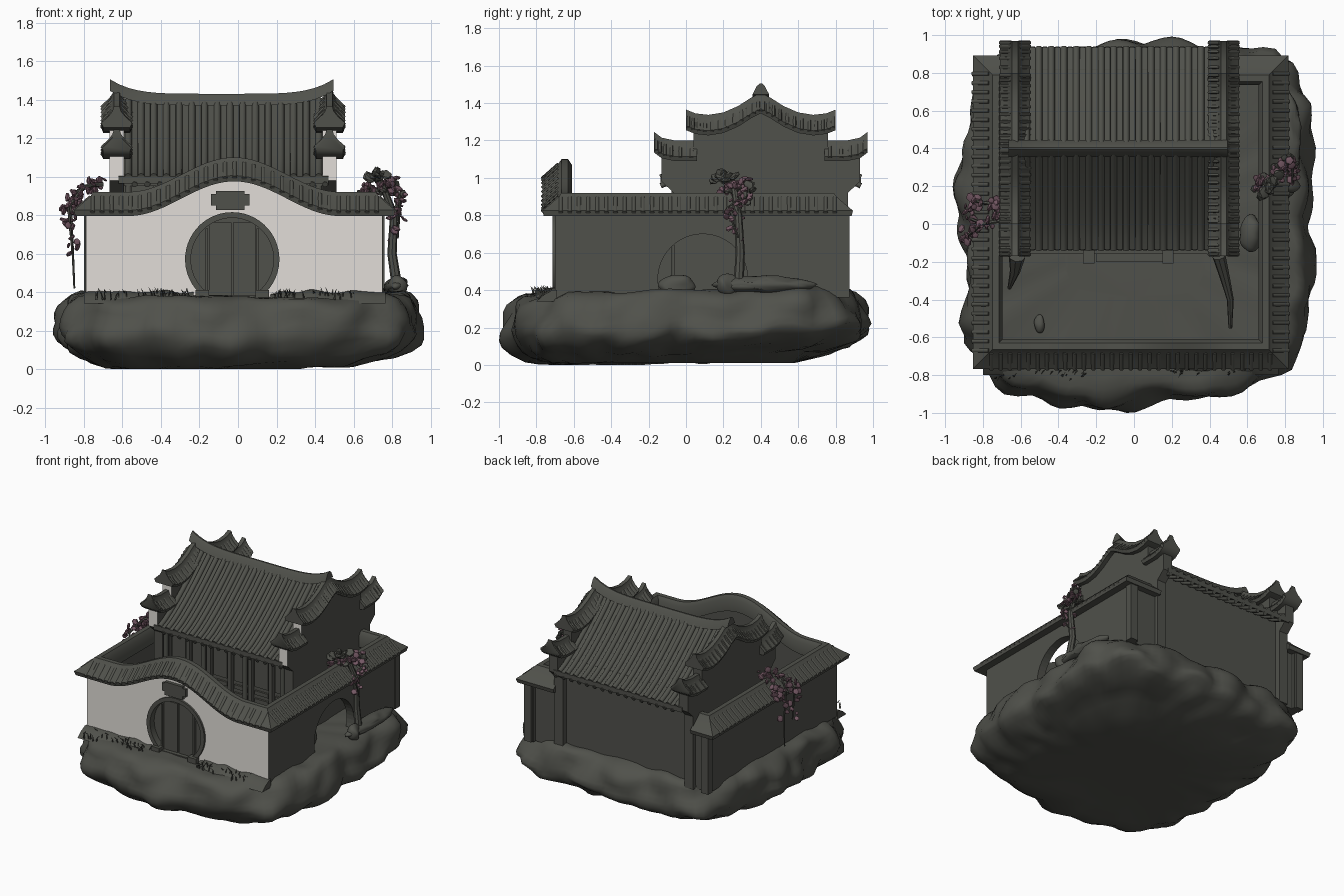
import bpy, bmesh, math, random
from mathutils import Vector, Matrix, noise

random.seed(4)
if "Cube" in bpy.data.objects:
    bpy.data.objects.remove(bpy.data.objects["Cube"])


def material(name, rgb):
    m = bpy.data.materials.new(name)
    m.use_nodes = True
    m.diffuse_color = (*rgb, 1)
    bsdf = next(n for n in m.node_tree.nodes if n.type == 'BSDF_PRINCIPLED')
    bsdf.inputs["Base Color"].default_value = (*rgb, 1)
    return m


STONE = material("dark_stone", (0.08, 0.082, 0.07))
PLASTER = material("pale_plaster", (0.76, 0.73, 0.69))
PINK = material("dusky_pink", (0.18, 0.10, 0.13))


# ---- helpers ----
def finish(name, bm, mats=(STONE,), paint=None, angle=38):
    bmesh.ops.recalc_face_normals(bm, faces=bm.faces)
    bm.normal_update()
    if paint:
        for f in bm.faces:
            f.material_index = int(paint(f))
    me = bpy.data.meshes.new(name)
    bm.to_mesh(me)
    bm.free()
    for m in mats:
        me.materials.append(m)
    if angle:
        me.shade_smooth()
        me.set_sharp_from_angle(angle=math.radians(angle))
    else:
        me.shade_flat()
    ob = bpy.data.objects.new(name, me)
    bpy.context.scene.collection.objects.link(ob)
    return ob


def add_box(bm, x0, x1, y0, y1, z0, z1):
    mid = Vector((x0 + x1, y0 + y1, z0 + z1)) / 2
    mat = Matrix.Translation(mid) @ Matrix.Diagonal((x1 - x0, y1 - y0, z1 - z0, 1))
    bmesh.ops.create_cube(bm, size=1, matrix=mat)


def boxes(name, *dims):
    bm = bmesh.new()
    for d in dims:
        add_box(bm, *d)
    return finish(name, bm, angle=0)


def loft(bm, rings):
    rows = [[bm.verts.new(p) for p in r] for r in rings]
    n = len(rows[0])
    for a, b in zip(rows, rows[1:]):
        for i in range(n):
            bm.faces.new((a[i], a[(i + 1) % n], b[(i + 1) % n], b[i]))
    bm.faces.new(rows[0])
    bm.faces.new(rows[-1])


def tube(bm, pts, r0, r1=None, n=8):
    pts = [Vector(p) for p in pts]
    r1 = r0 if r1 is None else r1
    rings, u = [], None
    for i, p in enumerate(pts):
        d = (pts[min(i + 1, len(pts) - 1)] - pts[max(i - 1, 0)]).normalized()
        u = d.orthogonal() if u is None else u - d * u.dot(d)
        u.normalize()
        v, r = d.cross(u), r0 + (r1 - r0) * i / (len(pts) - 1)
        rings.append([p + r * (u * math.cos(k * math.tau / n) + v * math.sin(k * math.tau / n)) for k in range(n)])
    loft(bm, rings)


def sweep(bm, path, profile):
    # path holds (point, sideways direction); profile holds (sideways, up)
    loft(bm, [[Vector(p) + Vector((s[0] * u, s[1] * u, v)) for u, v in profile] for p, s in path])


def disc(name, centre, radius, depth, axis):
    bm = bmesh.new()
    mat = Matrix.Translation(centre) @ Matrix.Rotation(math.pi / 2, 4, axis)
    bmesh.ops.create_cone(bm, cap_ends=True, segments=48, radius1=radius, radius2=radius, depth=depth, matrix=mat)
    return finish(name, bm, angle=0)


def cut(ob, cutter):
    cutter.hide_render = True
    cutter.hide_set(True)
    mod = ob.modifiers.new("opening", 'BOOLEAN')
    mod.operation, mod.solver, mod.object = 'DIFFERENCE', 'EXACT', cutter


# ---- rocky base: boulder-like lumps around the rim, narrower at the front corners ----
bm = bmesh.new()
rings = []
for z, k in ((.01, .3), (.01, .6), (.015, .72), (.035, .81), (.06, .88), (.095, .935), (.13, .97), (.165, .99),
             (.2, 1), (.235, .995), (.27, .985), (.305, .975), (.34, .96), (.37, .93), (.39, .88), (.39, .82), (.385, .4)):
    ring = []
    for i in range(128):
        a = i * math.tau / 128
        c, s = math.cos(a), math.sin(a)
        r = (abs(c) ** 4.8 + abs(s) ** 4.8) ** (-1 / 4.8)
        p = Vector((.94 * r * c * k, .965 * r * s * k, z))
        if k > .7:
            lump = .42 - noise.voronoi(p * 4.2)[0][0]
            w = noise.noise(p * 2.6) * .05 + lump * .11
            low = max(0, 1 - z / .2)
            p.z = max(0, z + noise.noise(p * 6) * .03 + low * (.03 * p.y + .05 * max(0, p.x)) + .018 * p.y)
            p.x, p.y = p.x * (1 + w), p.y * (1 + w)
            if p.y < 0:
                p.y *= 1.01 - .1 * min(1, (abs(p.x + .1) / .7) ** 2)
        p.x, p.y = max(-.96, min(.965, p.x + .008)), max(-1, min(1, p.y))
        ring.append(p)
    rings.append(ring)
loft(bm, rings)
finish("rock_base", bm, angle=60)


# ---- courtyard walls ----
def rise(x):
    t = abs(x + .02) / .55
    return .09 * (1 + math.cos(math.pi * t)) if t < 1 else 0


LEFT, RIGHT, FRONT, BACK = -.755, .72, -.67, .795
xs = [-.79 + 1.54 * i / 40 for i in range(41)]
outline = [(-.79, .36), (.75, .36)] + [(x, .82 + rise(x)) for x in reversed(xs)]
bm = bmesh.new()
loft(bm, [[(x, y, z) for x, z in outline] for y in (-.70, -.64)])
front_wall = finish("front_wall", bm, (STONE, PLASTER), lambda f: f.normal.y < -.9, angle=0)
cut(front_wall, disc("moon_gate_cutter", (-.03, -.67, .57), .225, .3, 'X'))
left_wall = boxes("left_side_wall", (.69, .752, -.69, .86, .36, .82))
cut(left_wall, disc("side_arch_cutter", (.72, .09, .46), .24, .3, 'Y'))
boxes("right_side_wall", (-.792, -.73, -.69, .86, .36, .82))
boxes("rear_wall_ends", (.5, .745, .77, .835, .36, .82), (-.785, -.65, .77, .835, .36, .82))
boxes("corner_posts", (.70, .76, .82, .875, .36, .8), (-.80, -.74, .82, .875, .36, .8))

# ---- uneven soil banked against the front wall ----
for label, x0, x1 in (("right", -.8, -.23), ("left", .17, .765)):
    bm = bmesh.new()
    bank = []
    for i in range(25):
        x = x0 + (x1 - x0) * i / 24
        top = .402 + .025 * noise.noise(Vector((x * 9, 0, 0)))
        bank.append([(x, -.69, .34), (x, -.80, .34), (x, -.76, top - .025), (x, -.715, top), (x, -.69, top)])
    loft(bm, bank)
    finish(label + "_soil_bank", bm, angle=60)

# ---- tiled coping following the walls ----
path = [((.5, BACK, .8), (0, 1)), ((RIGHT, BACK, .8), (1, 1)), ((RIGHT, FRONT, .8), (1, -1))]
for i in range(1, 48):
    x = RIGHT + (LEFT - RIGHT) * i / 48
    path.append(((x, FRONT, .8 + rise(x)), (0, -1)))
path += [((LEFT, FRONT, .8), (-1, -1)), ((LEFT, BACK, .8), (-1, 1)), ((-.66, BACK, .8), (0, 1))]
bm = bmesh.new()
sweep(bm, path, [(-.06, 0), (.09, -.005), (.098, .025), (.055, .06), (.01, .10), (-.005, .12), (-.04, .12), (-.06, .09)])
finish("wall_coping", bm)
bm = bmesh.new()
for a, b, s in (((RIGHT, BACK), (RIGHT, FRONT), (1, 0)), ((RIGHT, FRONT), (LEFT, FRONT), (0, -1)),
                ((LEFT, FRONT), (LEFT, BACK), (-1, 0))):
    a, b, s = Vector(a), Vector(b), Vector(s)
    n = int((b - a).length / .048)
    for i in range(n + 1):
        p = a.lerp(b, i / n)
        z = .8 + (rise(p.x) if s.y else 0)
        q, e = p + s * .01, p + s * .098
        tube(bm, [(q.x, q.y, z + .092), (e.x, e.y, z + .014)], .013, n=6)
finish("coping_tiles", bm, angle=70)

# ---- moon gate frame, doors and plaque ----
bm = bmesh.new()
centre = Vector((-.03, -.67, .57))
frame = []
for i in range(41):
    a = math.radians(-52 + 284 * i / 40)
    d = Vector((math.cos(a), 0, math.sin(a)))
    frame.append([centre + d * r + Vector((0, y, 0)) for r, y in ((.215, .04), (.215, -.045), (.245, -.045), (.245, .04))])
loft(bm, frame)
add_box(bm, -.22, -.15, -.74, -.64, .36, .41)
add_box(bm, .09, .16, -.74, -.64, .36, .41)
finish("moon_gate_frame", bm)
disc("gate_backing", (-.03, -.655, .57), .223, .02, 'X')
boxes("gate_doors", (-.15, -.035, -.68, -.66, .38, .76), (-.025, .09, -.68, -.66, .38, .76),
      (-.17, -.155, -.69, -.66, .38, .73), (.095, .11, -.69, -.66, .38, .73), (-.17, .11, -.71, -.64, .36, .385))
boxes("gate_plaque", (-.14, .06, -.72, -.695, .85, .91), (-.115, .035, -.725, -.695, .825, .925))

# ---- house body ----
boxes("house_floor", (-.62, .47, -.16, .8, .36, .42))
boxes("house_steps", (-.2, .15, -.2, -.14, .36, .405), (-.27, -.21, -.21, -.14, .36, .43), (.15, .21, -.21, -.14, .36, .43))
boxes("house_back_wall", (-.62, .47, .79, .82, .36, 1.06))
bm = bmesh.new()
add_box(bm, -.62, .47, .03, .05, .4, 1.08)
for i in range(7):
    x = -.6 + i * 1.05 / 6
    add_box(bm, x - .015, x + .015, 0, .04, .4, 1.0)
    if i < 6:
        for z0, z1 in ((.43, .58), (.61, .64), (.67, .88)):
            add_box(bm, x + .03, x + .145, .015, .04, z0, z1)
add_box(bm, -.62, .47, -.08, -.04, .95, 1.0)
finish("house_front_panels", bm)
bm = bmesh.new()
for x in (-.57, -.25, .1, .42):
    tube(bm, [(x, -.06, .4), (x, -.06, .97)], .018, n=12)
finish("porch_columns", bm)


# ---- house roof ----
def slope(side, lift):
    pts = []
    for i in range(9):
        t = i / 8
        pts.append((.4 + side * .535 * t, 1.0 + .4 * (1 - t) ** 1.25 + lift))
    return pts


section = slope(-1, 0)[::-1] + slope(1, 0)[1:] + slope(1, -.035)[::-1] + slope(-1, -.035)[1:]
bm = bmesh.new()
loft(bm, [[(x, y, z) for y, z in section] for x in (-.62, .47)])
finish("house_roof", bm)
bm = bmesh.new()
for i in range(16):
    x = -.57 + i * .066
    for side in (-1, 1):
        tube(bm, [(x, y, z) for y, z in slope(side, -.001)], .019)
        tube(bm, [(x + .033, y, z) for y, z in slope(side, -.042)[4:]], .016, n=6)
finish("roof_tile_ribs", bm, angle=70)
bm = bmesh.new()
ridge = []
for i in range(25):
    t = i / 12 - 1
    ridge.append(((-.085 + .58 * t, .4, 1.37 + .075 * abs(t) ** 5), (0, 1)))
sweep(bm, ridge, [(-.045, 0), (.045, 0), (.022, .045), (.006, .06), (-.006, .06), (-.022, .045)])
finish("roof_ridge", bm)

# ---- stepped gable walls with upturned copings ----
half = [(.465, .36), (.465, .92), (.53, .98), (.53, 1.12), (.36, 1.12), (.36, 1.27), (.25, 1.26), (.12, 1.31)]
gable = [(.4 - d, z) for d, z in half] + [(.4, 1.36)] + [(.4 + d, z) for d, z in reversed(half)]
coping = [(-.07, -.01), (.07, -.01), (.08, .015), (.045, .045), (.022, .075), (.015, .1),
          (-.015, .1), (-.022, .075), (-.045, .045), (-.08, .015)]
upper = [(0, 1.355), (.05, 1.33), (.12, 1.285), (.2, 1.25), (.28, 1.237), (.35, 1.245), (.4, 1.265)]
lower = [(.34, 1.10), (.46, 1.10), (.53, 1.115), (.57, 1.145)]
top_path = [(-d, z) for d, z in reversed(upper)] + upper[1:]
for label, gx in (("right", -.63), ("left", .475)):
    bm = bmesh.new()
    loft(bm, [[(gx + w, y, z) for y, z in gable] for w in (-.037, .037)])
    finish(label + "_gable_wall", bm, (STONE, PLASTER),
           lambda f: f.normal.y < -.9 and f.calc_center_median().z > .95, angle=0)
    bm = bmesh.new()
    for line in (top_path, lower, [(-d, z) for d, z in lower]):
        sweep(bm, [((gx, .4 + d, z), (1, 0)) for d, z in line], coping)
        for (d0, z0), (d1, z1) in zip(line, line[1:]):
            for k in (.25, .75):
                y, z = .4 + d0 + (d1 - d0) * k, z0 + (z1 - z0) * k
                for s in (-1, 1):
                    tube(bm, [(gx + s * .02, y, z + .064), (gx + s * .078, y, z + .008)], .011, n=6)
    finish(label + "_gable_coping", bm, angle=60)


# ---- blossom tree and climbing vine ----
def blossoms(name, lines, count, spread, size, mat=PINK):
    bm = bmesh.new()
    for i in range(count):
        line = random.choice(lines)
        k = random.randrange(len(line) - 1)
        p = Vector(line[k]).lerp(Vector(line[k + 1]), random.random())
        p += Vector([random.uniform(-spread, spread) for _ in range(3)])
        rot = Matrix.Rotation(random.uniform(0, 3), 4, Vector((random.random(), random.random(), .3)))
        bmesh.ops.create_icosphere(bm, subdivisions=1, radius=size * random.uniform(.6, 1.2),
                                   matrix=Matrix.Translation(p) @ rot @ Matrix.Diagonal((1, 1, .45, 1)))
    finish(name, bm, (mat,))


trunk = [(.83, .28, .4), (.80, .29, .6), (.81, .28, .8), (.76, .26, .93), (.73, .24, 1.0)]
limbs = [[(.81, .28, .8), (.84, .3, .9), (.84, .22, .84), (.83, .28, .68)],
         [(.76, .26, .93), (.68, .22, .93), (.66, .2, .9)], [(.76, .26, .93), (.80, .33, .97), (.85, .34, .88)]]
vines = [[(-.70, .02, .96), (-.8, 0, .95), (-.87, .03, .85), (-.86, .04, .65), (-.85, .02, .42)],
         [(-.72, .1, .96), (-.83, .12, .93), (-.87, .1, .8)], [(-.8, 0, .95), (-.88, -.06, .84), (-.86, -.06, .6)]]
bm = bmesh.new()
tube(bm, trunk, .028, .014)
for line in limbs + vines:
    tube(bm, line, .011, .005, n=6)
finish("tree_branches", bm)
blossoms("tree_blossoms", limbs, 60, .03, .023)
blossoms("tree_leaves", limbs[1:], 25, .03, .022, STONE)
blossoms("tree_leaf_pad", [[(.69, .16, 1.0), (.76, .25, 1.01)]], 12, .02, .035, STONE)
blossoms("vine_blossoms", vines, 60, .035, .025)

# ---- loose stones, planter slab and low curved rails ----
bm = bmesh.new()
for x, y, z, sx, sy, sz in ((.62, -.05, .42, .06, .1, .06), (-.5, -.53, .39, .03, .05, .03),
                            (.82, .42, .43, .06, .28, .045), (.83, .22, .43, .05, .06, .06)):
    bmesh.ops.create_icosphere(bm, subdivisions=3, radius=1,
                               matrix=Matrix.Translation((x, y, z)) @ Matrix.Diagonal((sx, sy, sz, 1)))
for v in bm.verts:
    v.co += Vector((1, 1, .6)) * noise.noise(v.co * 14) * .02
finish("loose_stones", bm, angle=60)
bm = bmesh.new()
tube(bm, [(.45, -.17, .62), (.48, -.28, .55), (.51, -.4, .49), (.51, -.55, .42)], .035, .01)
tube(bm, [(-.62, -.17, .62), (-.63, -.25, .55), (-.66, -.34, .45)], .045, .01)
finish("step_rails", bm)

# ---- grass along the front wall ----
bm = bmesh.new()
for i in range(80):
    x, y = random.choice(((random.uniform(-.75, -.25), random.uniform(-.82, -.72)),
                          (random.uniform(.18, .7), random.uniform(-.80, -.72))))
    lean = random.uniform(-.025, .025)
    h = random.uniform(.01, .04)
    tube(bm, [(x, y, .36), (x + lean * .4, y, .38 + h * .5), (x + lean, y + lean, .385 + h)], .006, .001, n=3)
finish("grass", bm)
